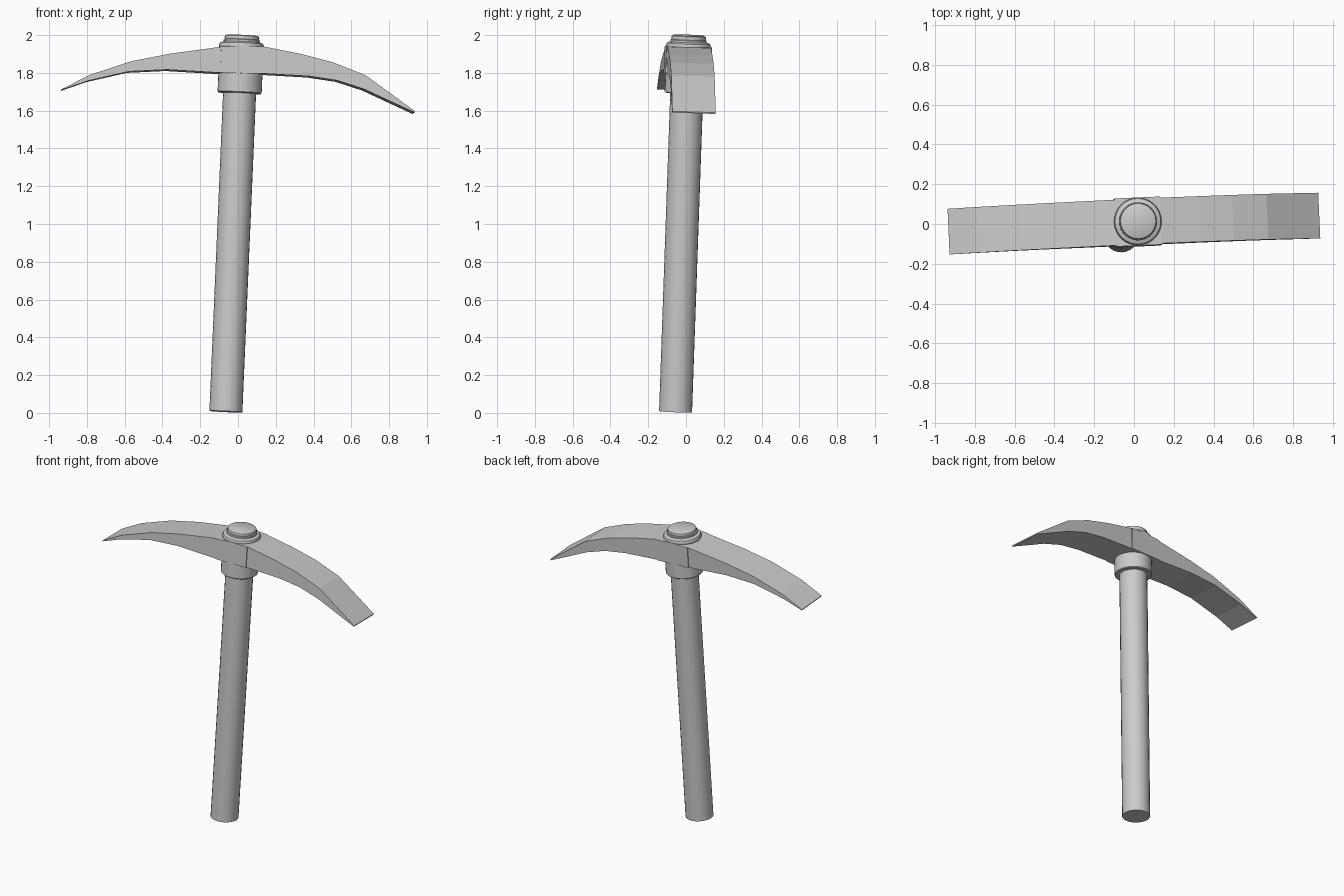
import bpy, bmesh, math
from mathutils import Matrix, Vector

if "Cube" in bpy.data.objects:
    bpy.data.objects.remove(bpy.data.objects["Cube"])

# Shared leaning frame: z runs up the handle, x runs along the head
Z = Vector((0.043, 0.035, 1)).normalized()
X = Vector((1, 0.0455, 0))
X = (X - Z * X.dot(Z)).normalized()
Y = Z.cross(X)
FRAME = Matrix.Translation((0.016, 0.010, 1.87)) @ Matrix((X, Y, Z)).transposed().to_4x4()


def finish(name, bm):
    bmesh.ops.recalc_face_normals(bm, faces=bm.faces)
    me = bpy.data.meshes.new(name)
    bm.to_mesh(me)
    bm.free()
    ob = bpy.data.objects.new(name, me)
    bpy.context.collection.objects.link(ob)
    ob.matrix_world = FRAME
    return ob


def lathe(name, profile, sides, smooth=False):
    bm = bmesh.new()
    rings = [[bm.verts.new((r * math.cos(2 * math.pi * i / sides),
                            r * math.sin(2 * math.pi * i / sides), z))
              for i in range(sides)] for r, z in profile]
    for a, b in zip(rings, rings[1:]):
        for i in range(sides):
            j = (i + 1) % sides
            bm.faces.new((a[i], a[j], b[j], b[i]))
    bm.faces.new(rings[0])
    bm.faces.new(rings[-1])
    ob = finish(name, bm)
    if smooth:
        bpy.ops.object.select_all(action='DESELECT')
        ob.select_set(True)
        bpy.context.view_layer.objects.active = ob
        bpy.ops.object.shade_smooth_by_angle(angle=math.radians(35))
    return ob


def blade(name, stations, half_width):
    # stations: top x, top z, bottom x, bottom z
    bm = bmesh.new()
    w = half_width
    rings = [[bm.verts.new(p) for p in ((tx, -w, tz), (tx, w, tz), (bx, w, bz), (bx, -w, bz))]
             for tx, tz, bx, bz in stations]
    for a, b in zip(rings, rings[1:]):
        for i in range(4):
            j = (i + 1) % 4
            bm.faces.new((a[i], a[j], b[j], b[i]))
    bm.faces.new(rings[0])
    bm.faces.new(rings[-1])
    return finish(name, bm)


# Handle
lathe("handle", [(0.0875, -1.866), (0.0875, 0.08)], 24, True)

# Collar under the head
lathe("collar", [(0.112, -0.178), (0.117, -0.173), (0.117, 0.06)], 32, True)

# Stepped rounded cap above the head
lathe("cap", [(0.112, 0.055), (0.119, 0.064), (0.120, 0.074), (0.115, 0.086), (0.105, 0.092),
              (0.096, 0.094), (0.096, 0.104), (0.090, 0.107), (0.092, 0.116),
              (0.089, 0.124), (0.081, 0.129)], 32, True)

# Head: two curved arms and a slightly wider middle block
left = [(-0.942, -0.199, -0.942, -0.204), (-0.802, -0.120, -0.811, -0.152),
        (-0.585, -0.038, -0.598, -0.093), (-0.387, 0.010, -0.394, -0.074),
        (-0.112, 0.060, -0.112, -0.078)]
right = [(0.117, 0.070, 0.117, -0.072), (0.313, 0.040, 0.358, -0.075),
         (0.485, 0.003, 0.509, -0.091), (0.658, -0.057, 0.651, -0.130),
         (0.928, -0.236, 0.926, -0.243)]
blade("pick_arm", left, 0.115)
blade("adze_arm", right, 0.115)
blade("head_block", [left[-1], (0.0, 0.071, 0.0, -0.076), right[0]], 0.121)
